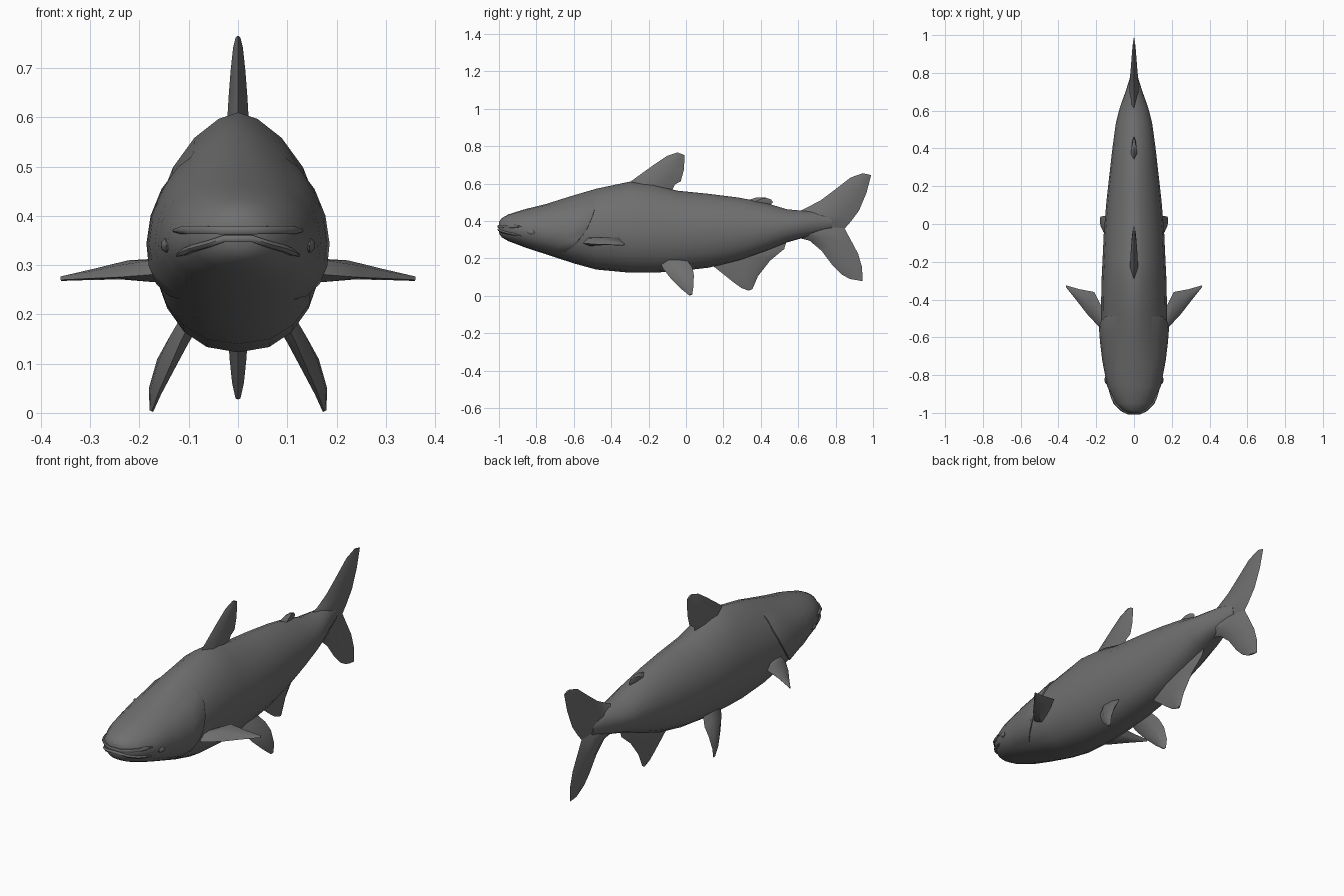
import bpy, bmesh, math
from mathutils import Vector

if "Cube" in bpy.data.objects:
    bpy.data.objects.remove(bpy.data.objects["Cube"])

grey = bpy.data.materials.new("slate grey")
grey.diffuse_color = (0.16, 0.16, 0.16, 1)
grey.use_nodes = True
grey.node_tree.nodes["Principled BSDF"].inputs["Base Color"].default_value = grey.diffuse_color

# body stations: y, bottom z, top z, widest z, half width
BODY = [(-1.0, .335, .395, .365, .03), (-.985, .312, .415, .362, .062), (-.95, .292, .435, .358, .10),
        (-.86, .258, .463, .35, .142), (-.75, .222, .49, .343, .163), (-.6, .173, .537, .34, .175),
        (-.48, .14, .572, .34, .175), (-.3, .123, .61, .34, .172), (-.18, .123, .598, .34, .166),
        (-.05, .13, .562, .34, .16), (.12, .15, .545, .345, .146), (.28, .185, .525, .35, .128),
        (.42, .235, .498, .36, .112), (.54, .285, .462, .372, .095), (.62, .308, .455, .38, .074),
        (.7, .33, .45, .39, .045), (.78, .355, .43, .395, .02)]


def surf(y, deg, off=0.0):
    """Point on the body skin at length y and angle deg (0 = side, 90 = back)."""
    y = min(max(y, BODY[0][0]), BODY[-1][0])
    for a, b in zip(BODY, BODY[1:]):
        if y <= b[0]:
            break
    f = (y - a[0]) / (b[0] - a[0])
    _, lo, hi, mid, w = [p + (q - p) * f for p, q in zip(a, b)]
    c, s = math.cos(math.radians(deg)), math.sin(math.radians(deg))
    ridge = 1.25 if y > -.7 else 1.0
    x = math.copysign(abs(c) ** (ridge if s > 0 else .85), c) * w
    z = s * ((hi - mid) if s > 0 else (mid - lo))
    d = Vector((x, 0, z)).normalized() * off
    return Vector((x, y, mid + z)) + d


def make(name, rings, closed=True, mirror=False, angle=35):
    """Loft a skin over rings of points."""
    bm = bmesh.new()
    vs = [[bm.verts.new(p) for p in r] for r in rings]
    n = len(rings[0])
    for a, b in zip(vs, vs[1:]):
        for i in range(n if closed else n - 1):
            j = (i + 1) % n
            bm.faces.new((a[i], a[j], b[j], b[i]))
    if closed:
        bm.faces.new(vs[0])
        bm.faces.new(vs[-1])
    bmesh.ops.recalc_face_normals(bm, faces=bm.faces)
    me = bpy.data.meshes.new(name)
    bm.to_mesh(me)
    bm.free()
    me.materials.append(grey)
    ob = bpy.data.objects.new(name, me)
    bpy.context.collection.objects.link(ob)
    bpy.ops.object.select_all(action='DESELECT')
    ob.select_set(True)
    bpy.context.view_layer.objects.active = ob
    bpy.ops.object.shade_smooth_by_angle(angle=math.radians(angle))
    if mirror:
        ob.modifiers.new("mirror", 'MIRROR').use_mirror_merge = False
    return ob


def fin(name, stations, normal, mirror=False):
    """Lens-section fin; stations are leading point, trailing point, half thickness."""
    rings = []
    for lead, trail, t in stations:
        a, b = Vector(lead), Vector(trail)
        n = Vector(normal).normalized() * t
        p, q = a.lerp(b, .3), a.lerp(b, .7)
        rings.append([a, p + n, q + n * .7, b, q - n * .7, p - n])
    return make(name, rings, mirror=mirror, angle=40)


def flat_fin(name, stations):
    """Fin in the middle plane, stations given as y, z, y, z, half thickness."""
    return fin(name, [((0, a, b), (0, c, d), t) for a, b, c, d, t in stations], (1, 0, 0))


# body
make("body", [[surf(s[0], k * 18 + 90) for k in range(20)] for s in BODY])

# gill covers: raised plates whose rear rim curves down and forward
rings = []
for k in range(9):
    deg = -55 + k * 14
    rim = -.49 - .19 * max(0, (30 - deg) / 85) ** 1.3
    edge = math.sin(math.pi * k / 8) ** .5
    rings.append([surf(-.82 + (rim + .82) * f, deg, o * edge - .002)
                  for f, o in ((0, 0), (.35, .005), (.7, .009), (.97, .013), (1, .009), (1, -.012))])
make("gill_covers", rings, closed=False, mirror=True)

# lips: two slim rolls wrapped round the snout
for name, deg, r in (("upper_lip", 10, .009), ("lower_lip", -22, .008)):
    path = [surf(y, deg) for y in (-.88, -.92, -.95, -.985, -1.0)]
    path += [Vector((-p.x, p.y, p.z)) for p in reversed(path)]
    rings = []
    for i, p in enumerate(path):
        t = (path[min(i + 1, 9)] - path[max(i - 1, 0)]).normalized()
        side = t.cross(Vector((0, 0, 1))).normalized()
        rr = r * (.3 if i in (0, 9) else 1)
        rings.append([p + side * rr * math.cos(a) + Vector((0, 0, rr * math.sin(a)))
                      for a in (k * math.pi / 3 for k in range(6))])
    make(name, rings, angle=60)

# eyes
rings = []
for off, r in ((-.01, .02), (.002, .02), (.007, .012), (.008, .004)):
    rings.append([surf(-.83 + r * math.cos(a), -5 + 8 * r / .02 * math.sin(a), off)
                  for a in (k * math.pi / 4 for k in range(8))])
make("eyes", rings, mirror=True)

# fins on the middle line
flat_fin("dorsal_fin", [(-.31, .585, -.08, .55, .022), (-.29, .615, -.06, .594, .021),
                        (-.235, .655, -.028, .612, .019), (-.165, .705, -.012, .67, .015),
                        (-.10, .748, -.008, .725, .01), (-.045, .766, -.008, .752, .005)])
flat_fin("adipose_fin", [(.32, .50, .43, .48, .018), (.35, .517, .45, .485, .016),
                         (.38, .526, .465, .50, .013), (.42, .526, .455, .515, .006)])
flat_fin("anal_fin", [(.13, .19, .47, .29, .022), (.15, .155, .535, .282, .022),
                      (.20, .115, .525, .25, .02), (.25, .075, .45, .188, .017),
                      (.295, .042, .385, .105, .012), (.335, .027, .355, .035, .005)])

# tail fin lobes
flat_fin("tail_upper_lobe", [(.58, .44, .66, .33, .045), (.64, .468, .845, .355, .026),
                             (.72, .51, .88, .395, .022), (.80, .57, .925, .455, .016),
                             (.88, .632, .965, .55, .011), (.945, .655, .99, .645, .005)])
flat_fin("tail_lower_lobe", [(.58, .315, .66, .42, .045), (.66, .295, .845, .365, .026),
                             (.725, .24, .88, .30, .021), (.785, .16, .92, .225, .015),
                             (.83, .115, .942, .15, .01), (.875, .09, .943, .078, .005)])

# paired fins
fin("pectoral_fins", [((.13, -.56, .285), (.13, -.46, .30), .024), ((.185, -.545, .28), (.17, -.44, .305), .022),
                      ((.25, -.475, .275), (.21, -.36, .31), .015), ((.30, -.41, .273), (.29, -.345, .292), .009),
                      ((.36, -.335, .27), (.36, -.325, .276), .004)], (.1, -.2, 1), mirror=True)
fin("pelvic_fins", [((.095, -.14, .185), (.105, .01, .185), .02), ((.115, -.125, .148), (.13, .035, .15), .02),
                    ((.14, -.08, .09), (.158, .042, .11), .018), ((.162, -.03, .04), (.178, .04, .05), .012),
                    ((.175, .015, .003), (.178, .033, .005), .004)], (1, 0, .45), mirror=True)
